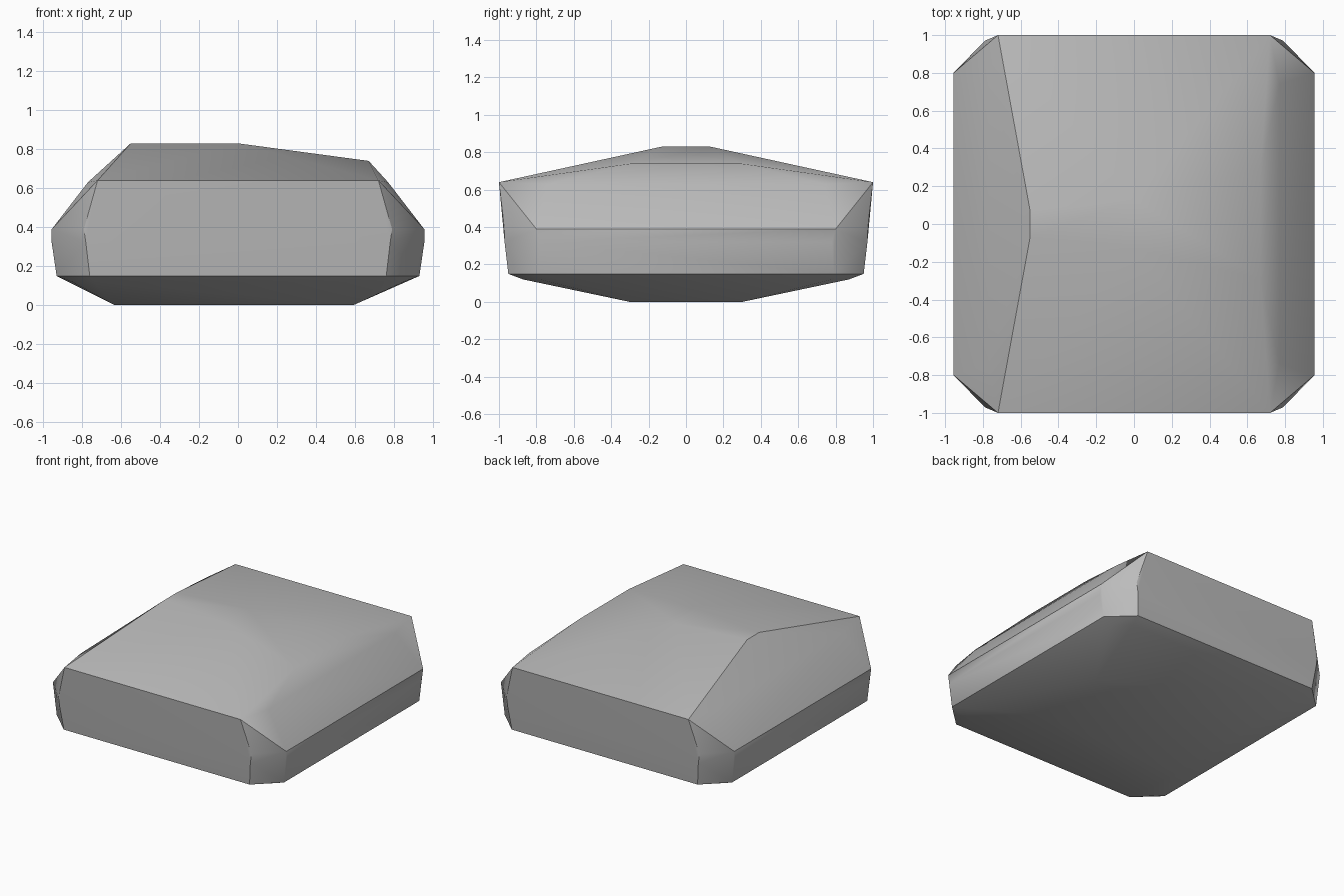
import bpy
import bmesh
import math

cube = bpy.data.objects.get("Cube")
if cube:
    bpy.data.objects.remove(cube, do_unlink=True)

# Stone colour
stone = bpy.data.materials.new("stone_grey")
stone.use_nodes = True
grey = (0.5, 0.5, 0.5, 1)
stone.diffuse_color = grey
stone.node_tree.nodes["Principled BSDF"].inputs["Base Color"].default_value = grey

# One quarter of the chamfered corner, from the top rim down to the underside
corner = [
    (0.72, 1.0, 0.64), (0.77, 0.74, 0.63),
    (0.955, 0.80, 0.39), (0.79, 0.97, 0.39),
    (0.955, 0.78, 0.32), (0.78, 0.97, 0.32),
    (0.93, 0.79, 0.15), (0.76, 0.95, 0.15),
    (0.85, 0.78, 0.12), (0.74, 0.87, 0.12),
]
# Uneven crown and flat base, mirrored front to back only
crown = [(-0.55, 0.07, 0.83), (0.0, 0.13, 0.83), (0.67, 0.29, 0.74)]
base = [(-0.63, 0.30, 0.0), (0.59, 0.30, 0.0)]

bm = bmesh.new()
for side in (-1, 1):
    for x, y, z in crown + base:
        bm.verts.new((x, side * y, z))
    for x, y, z in corner:
        bm.verts.new((x, side * y, z))
        bm.verts.new((-x, side * y, z))

# Wrap the points in a solid boulder and merge coplanar triangles
hull = bmesh.ops.convex_hull(bm, input=bm.verts[:])
bmesh.ops.delete(bm, geom=hull["geom_interior"], context="VERTS")
bmesh.ops.dissolve_limit(bm, angle_limit=math.radians(0.5),
                         verts=bm.verts[:], edges=bm.edges[:])
bmesh.ops.recalc_face_normals(bm, faces=bm.faces[:])

mesh = bpy.data.meshes.new("boulder")
bm.to_mesh(mesh)
bm.free()
mesh.materials.append(stone)
boulder = bpy.data.objects.new("boulder", mesh)
bpy.context.collection.objects.link(boulder)

# Soften shallow facets, keep strong edges sharp
bpy.ops.object.select_all(action="DESELECT")
boulder.select_set(True)
bpy.context.view_layer.objects.active = boulder
bpy.ops.object.shade_smooth_by_angle(angle=math.radians(30))
